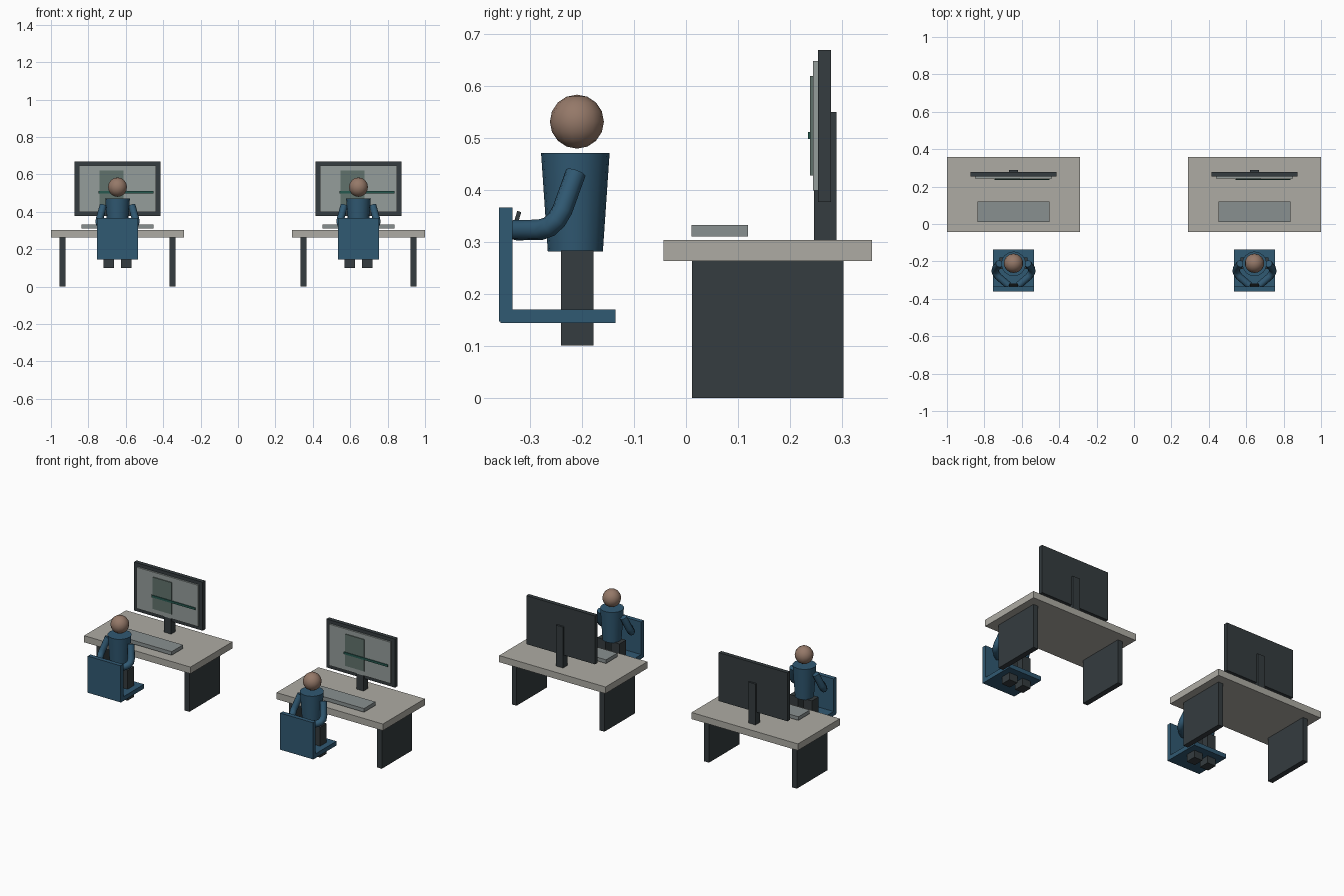
import bpy, math
from mathutils import Vector

if "Cube" in bpy.data.objects:
    bpy.data.objects.remove(bpy.data.objects["Cube"])


def material(name, rgb):
    m = bpy.data.materials.new(name)
    m.diffuse_color = (*rgb, 1)
    m.use_nodes = True
    m.node_tree.nodes["Principled BSDF"].inputs["Base Color"].default_value = m.diffuse_color
    return m


DARK = material("dark", (0.035, 0.045, 0.05))
TOP = material("desk_top", (0.42, 0.41, 0.37))
KEYS = material("keys", (0.25, 0.28, 0.28))
GLASS = material("screen", (0.30, 0.34, 0.33))
PANEL = material("panel", (0.12, 0.17, 0.15))
GREEN = material("green", (0.02, 0.10, 0.08))
BLUE = material("blue", (0.03, 0.10, 0.17))
SKIN = material("skin", (0.30, 0.19, 0.14))


def finish(name, mat, smooth=False):
    ob = bpy.context.object
    ob.name = name
    ob.data.materials.append(mat)
    if smooth:
        bpy.ops.object.shade_smooth_by_angle(angle=math.radians(50))
    return ob


def box(name, x, y, z, mat):
    """Box from (min, max) ranges on each axis."""
    bpy.ops.mesh.primitive_cube_add(size=1, location=[sum(r) / 2 for r in (x, y, z)])
    ob = finish(name, mat)
    for v in ob.data.vertices:
        v.co = Vector([v.co[i] * (r[1] - r[0]) for i, r in enumerate((x, y, z))])
    return ob


def tube(name, points, radius, mat):
    """Capped round tube along a smooth path."""
    cu = bpy.data.curves.new(name, 'CURVE')
    cu.dimensions = '3D'
    cu.bevel_depth = radius
    cu.bevel_resolution = 2
    cu.use_fill_caps = True
    sp = cu.splines.new('POLY')
    sp.points.add(len(points) - 1)
    for p, co in zip(sp.points, points):
        p.co = (*co, 1)
    ob = bpy.data.objects.new(name, cu)
    bpy.context.collection.objects.link(ob)
    bpy.ops.object.select_all(action='DESELECT')
    ob.select_set(True)
    bpy.context.view_layer.objects.active = ob
    bpy.ops.object.convert(target='MESH')
    return finish(name, mat, True)


def workstation(cx):
    def span(a, b):
        return (cx + a, cx + b)

    # desk
    box("desk_top", span(-0.356, 0.356), (-0.043, 0.358), (0.264, 0.304), TOP)
    for s in (-1, 1):
        box("desk_leg", span(s * 0.294 - 0.016, s * 0.294 + 0.016),
            (0.012, 0.303), (0, 0.265), DARK)
    box("keyboard", span(-0.192, 0.192), (0.011, 0.119), (0.311, 0.333), KEYS)

    # monitor
    box("monitor_stand", span(-0.024, 0.024), (0.246, 0.290), (0.304, 0.551), DARK)
    box("monitor_frame", span(-0.230, 0.230), (0.254, 0.279), (0.377, 0.670), DARK)
    box("screen", span(-0.205, 0.205), (0.244, 0.256), (0.399, 0.649), GLASS)
    box("screen_panel", span(-0.096, 0.032), (0.239, 0.2445), (0.428, 0.620), PANEL)
    box("screen_bar", span(-0.101, 0.192), (0.235, 0.2395), (0.499, 0.512), GREEN)

    # chair
    box("seat", span(-0.110, 0.110), (-0.357, -0.136), (0.144, 0.170), BLUE)
    box("seat_back", span(-0.110, 0.110), (-0.360, -0.334), (0.147, 0.367), BLUE)

    # seated figure
    bpy.ops.mesh.primitive_cone_add(vertices=16, radius1=0.053, radius2=0.066,
                                    depth=0.19, location=(cx, -0.213, 0.377))
    finish("torso", BLUE, True)
    bpy.ops.mesh.primitive_uv_sphere_add(segments=14, ring_count=8, radius=0.052,
                                         location=(cx, -0.210, 0.532))
    finish("head", SKIN, True)
    for s in (-1, 1):
        box("leg", span(s * 0.046 - 0.028, s * 0.046 + 0.028),
            (-0.241, -0.178), (0.101, 0.284), DARK)
        path = [(0.076, -0.212, 0.434), (0.096, -0.238, 0.362), (0.099, -0.249, 0.343),
                (0.094, -0.263, 0.330), (0.083, -0.280, 0.324), (0.026, -0.329, 0.323)]
        tube("arm", [(cx + s * x, y, z) for x, y, z in path], 0.020, BLUE)

    # small tablet held in the hands
    tablet = box("hand_tablet", span(-0.025, 0.025), (-0.331, -0.323), (0.318, 0.360), DARK)
    tablet.rotation_euler.x = math.radians(-17)


for cx in (-0.644, 0.644):
    workstation(cx)
